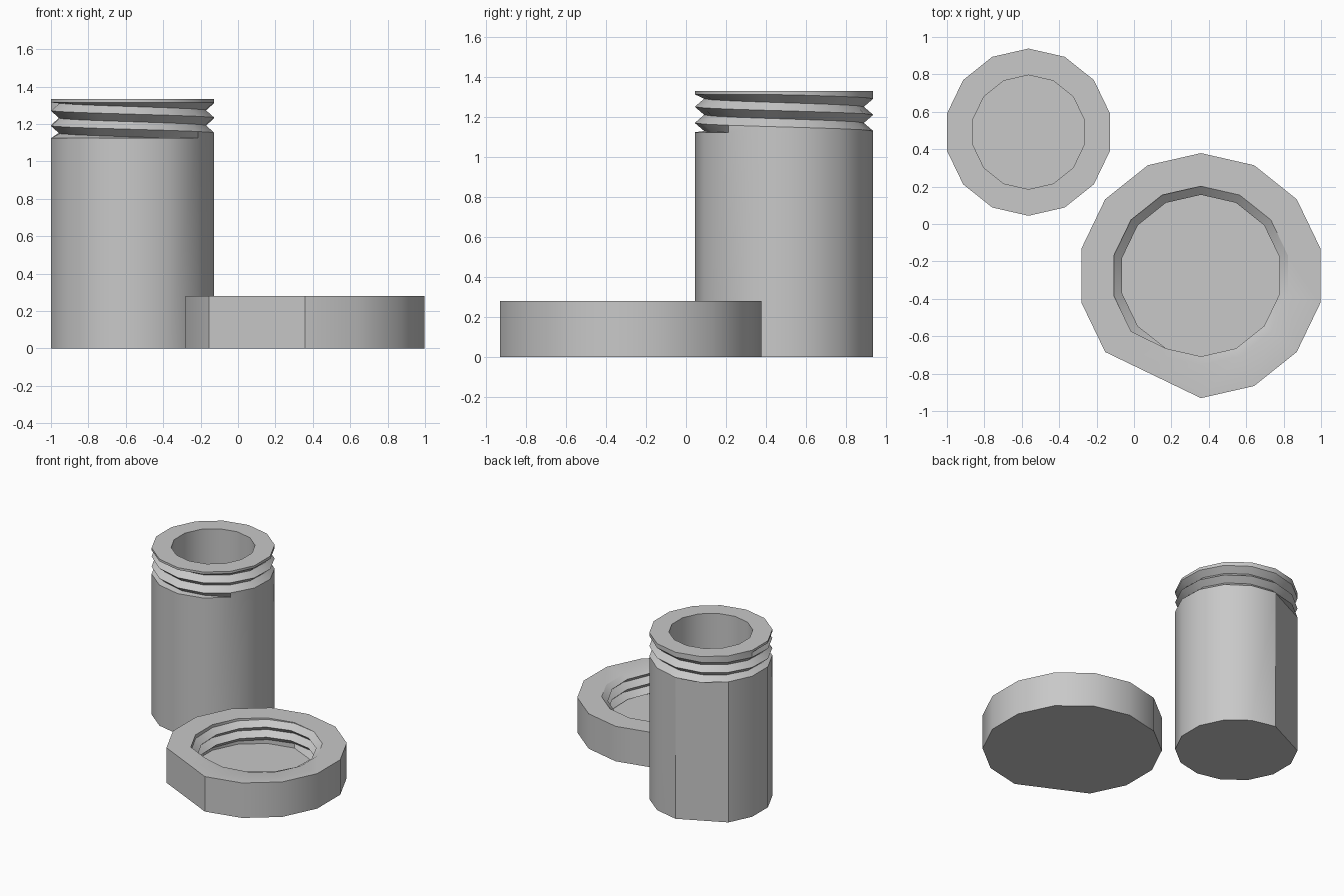
import bpy, bmesh
from math import pi, cos, sin, radians

default = bpy.data.objects.get("Cube")
if default:
    bpy.data.objects.remove(default)

SIDES = 14
STEP = 2 * pi / SIDES
PITCH = 0.081

grey = bpy.data.materials.new("plain grey")
grey.use_nodes = True
colour = (0.58, 0.58, 0.58, 1)
grey.diffuse_color = colour
grey.node_tree.nodes["Principled BSDF"].inputs["Base Color"].default_value = colour


def thread(a, z_low, z_high, start_a, start_z, crest, root, end):
    """Zigzag (radius, z) points of a left-handed thread at angle a, bottom to top."""
    points = []
    for k in range(-10, 12):
        z = start_z - PITCH * (a - start_a) / (2 * pi) + k * PITCH / 2
        if z < z_low or z > z_high:
            points.append((end, max(z_low, min(z_high, z))))
        else:
            points.append((root if k % 2 else crest, z))
    return points


def build(name, centre, column):
    """Sweep an angle-dependent profile around a centre and cap both its ends."""
    bm = bmesh.new()
    cols = []
    for j in range(SIDES + 1):
        a = pi / 2 + j * STEP
        cols.append([bm.verts.new((r * cos(a), r * sin(a), z))
                     for r, z in column(j % SIDES, a)])
    for c, d in zip(cols, cols[1:]):
        for i in range(len(c) - 1):
            bm.faces.new((c[i], d[i], d[i + 1], c[i + 1]))
    bm.faces.new([c[0] for c in cols[:-1]])
    bm.faces.new([c[-1] for c in cols[:-1]])
    bmesh.ops.remove_doubles(bm, verts=bm.verts, dist=0.0003)
    bmesh.ops.dissolve_degenerate(bm, edges=bm.edges, dist=0.0001)
    bmesh.ops.recalc_face_normals(bm, faces=bm.faces)
    mesh = bpy.data.meshes.new(name)
    bm.to_mesh(mesh)
    bm.free()
    mesh.materials.append(grey)
    obj = bpy.data.objects.new(name, mesh)
    obj.location = (*centre, 0)
    bpy.context.collection.objects.link(obj)
    bpy.ops.object.select_all(action='DESELECT')
    obj.select_set(True)
    bpy.context.view_layer.objects.active = obj
    bpy.ops.object.shade_smooth_by_angle(angle=radians(30))


# One corner of each outer wall is cut flat where the thread starts
def outer(radius, j, cut):
    return radius * cos(STEP) if j == cut else radius


# Jar: body, threaded neck, rim and hollow inside
def jar_column(j, a):
    body = outer(0.447, j, 1)
    neck = thread(a, 1.125, 1.315, pi / 2 + STEP, 1.1255, 0.447, 0.4, 0.447)
    return ([(body, 0), (body, 1.125)] + neck
            + [(0.447, 1.333), (0.305, 1.333), (0.305, 0.1)])


# Lid: lying open side up, with the matching thread inside
def lid_column(j, a):
    wall = outer(0.655, j, 6)
    inside = thread(a, 0.075, 0.28, pi / 2 + 6 * STEP, 0.2795, 0.432, 0.478, 0.478)
    return [(wall, 0), (wall, 0.28)] + inside[::-1]


build("jar", (-0.564, 0.491), jar_column)
build("lid", (0.358, -0.276), lid_column)
